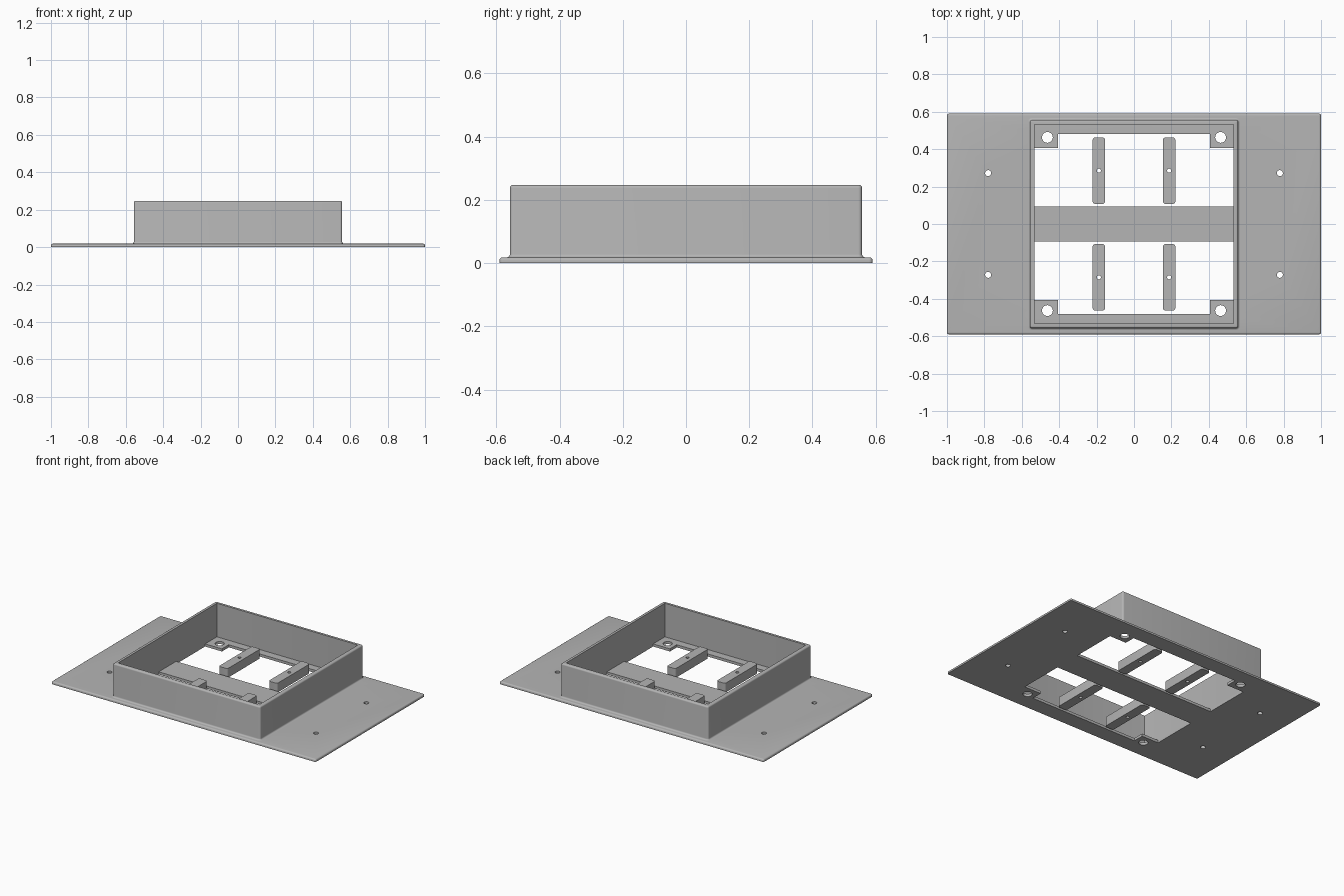
import bpy, bmesh
from math import sin, cos, pi

cube = bpy.data.objects.get("Cube")
if cube:
    bpy.data.objects.remove(cube, do_unlink=True)

grey = bpy.data.materials.new("plain grey")
grey.use_nodes = True
colour = (0.46, 0.46, 0.46, 1)
grey.diffuse_color = colour
grey.node_tree.nodes["Principled BSDF"].inputs["Base Color"].default_value = colour


def circle(x, y, r, n=24):
    return [(x + r * cos(2 * pi * i / n), y + r * sin(2 * pi * i / n)) for i in range(n)]


def rounded_rect(hx, hy, r, cx=0, cy=0, n=5):
    """Counter-clockwise rectangle outline with n + 1 points per corner."""
    points = []
    for k, (sx, sy) in enumerate([(1, 1), (-1, 1), (-1, -1), (1, -1)]):
        for i in range(n + 1):
            a = (k + i / n) * pi / 2
            points.append((cx + sx * (hx - r) + r * cos(a), cy + sy * (hy - r) + r * sin(a)))
    return points


def loft(bm, rings, closed=False):
    """Skin stacked (outline, z) rings; capped unless the stack closes on itself."""
    loops = [[bm.verts.new((x, y, z)) for x, y in outline] for outline, z in rings]
    pairs = list(zip(loops, loops[1:]))
    if closed:
        pairs.append((loops[-1], loops[0]))
    else:
        bm.faces.new(loops[0][::-1])
        bm.faces.new(loops[-1])
    for a, b in pairs:
        n = len(a)
        for i in range(n):
            j = (i + 1) % n
            bm.faces.new((a[i], a[j], b[j], b[i]))


def make(name, bm):
    bmesh.ops.recalc_face_normals(bm, faces=bm.faces[:])
    mesh = bpy.data.meshes.new(name)
    bm.to_mesh(mesh)
    bm.free()
    mesh.materials.append(grey)
    obj = bpy.data.objects.new(name, mesh)
    bpy.context.collection.objects.link(obj)
    return obj


def select(obj):
    bpy.ops.object.select_all(action='DESELECT')
    obj.select_set(True)
    bpy.context.view_layer.objects.active = obj


def cut(obj, outlines):
    """Punch every outline vertically through the object."""
    bm = bmesh.new()
    for outline in outlines:
        loft(bm, [(outline, -0.1), (outline, 0.4)])
    cutter = make("cutter", bm)
    cutter.hide_render = True
    mod = obj.modifiers.new("holes", 'BOOLEAN')
    mod.operation, mod.solver, mod.object = 'DIFFERENCE', 'EXACT', cutter
    select(obj)
    bpy.ops.object.modifier_apply(modifier=mod.name)
    bpy.data.objects.remove(cutter, do_unlink=True)


def smooth(obj):
    select(obj)
    bpy.ops.object.shade_smooth_by_angle(angle=0.6)


PLATE, TOP, OUTER, INNER, R = 0.018, 0.247, 0.557, 0.533, 0.01
signs = [(sx, sy) for sx in (-1, 1) for sy in (-1, 1)]
quarter = [i * pi / 8 for i in range(5)]

# Base plate with rounded upper edges
bm = bmesh.new()
rings = [(rounded_rect(1, 0.59, 0.011), 0)]
for a in quarter:
    inset = R * (1 - cos(a))
    rings.append((rounded_rect(1 - inset, 0.59 - inset, 0.011 - inset), PLATE - R + R * sin(a)))
loft(bm, rings)
plate = make("base_plate", bm)

# Two windows with corner tabs, four large tab holes, four small mounting holes
holes = []
for s in (-1, 1):
    window = [(-INNER, 0.094), (INNER, 0.094), (INNER, 0.406), (0.406, 0.406),
              (0.406, 0.48), (-0.406, 0.48), (-0.406, 0.406), (-INNER, 0.406)]
    holes.append([(s * x, s * y) for x, y in window])
for sx, sy in signs:
    holes.append(circle(sx * 0.463, sy * 0.463, 0.029))
    holes.append(circle(sx * 0.78, sy * 0.272, 0.016))
cut(plate, holes)
smooth(plate)

# Upright square wall with a filleted foot and rounded rim
bm = bmesh.new()
profile = [(INNER, PLATE - 0.004), (OUTER + R, PLATE - 0.004)]
profile += [(OUTER + R - R * sin(a), PLATE + R - R * cos(a)) for a in quarter]
profile += [(OUTER - R + R * cos(a), TOP - R + R * sin(a)) for a in quarter]
profile += [(INNER, TOP)]
loft(bm, [(rounded_rect(h, h, 0.0005 if h == INNER else h - OUTER + 0.0125), z)
          for h, z in profile], closed=True)
smooth(make("frame_wall", bm))

# Four support bars standing inside the windows, each with a screw hole
for sx, sy in signs:
    x, y = sx * 0.188, sy * 0.285
    bm = bmesh.new()
    outline = rounded_rect(0.033, 0.178, 0.014, x, y)
    loft(bm, [(outline, 0), (outline, 0.063)])
    bar = make(f"support_bar_{'left' if sx > 0 else 'right'}_{'back' if sy > 0 else 'front'}", bm)
    cut(bar, [circle(x, y, 0.011, 16)])
    smooth(bar)
